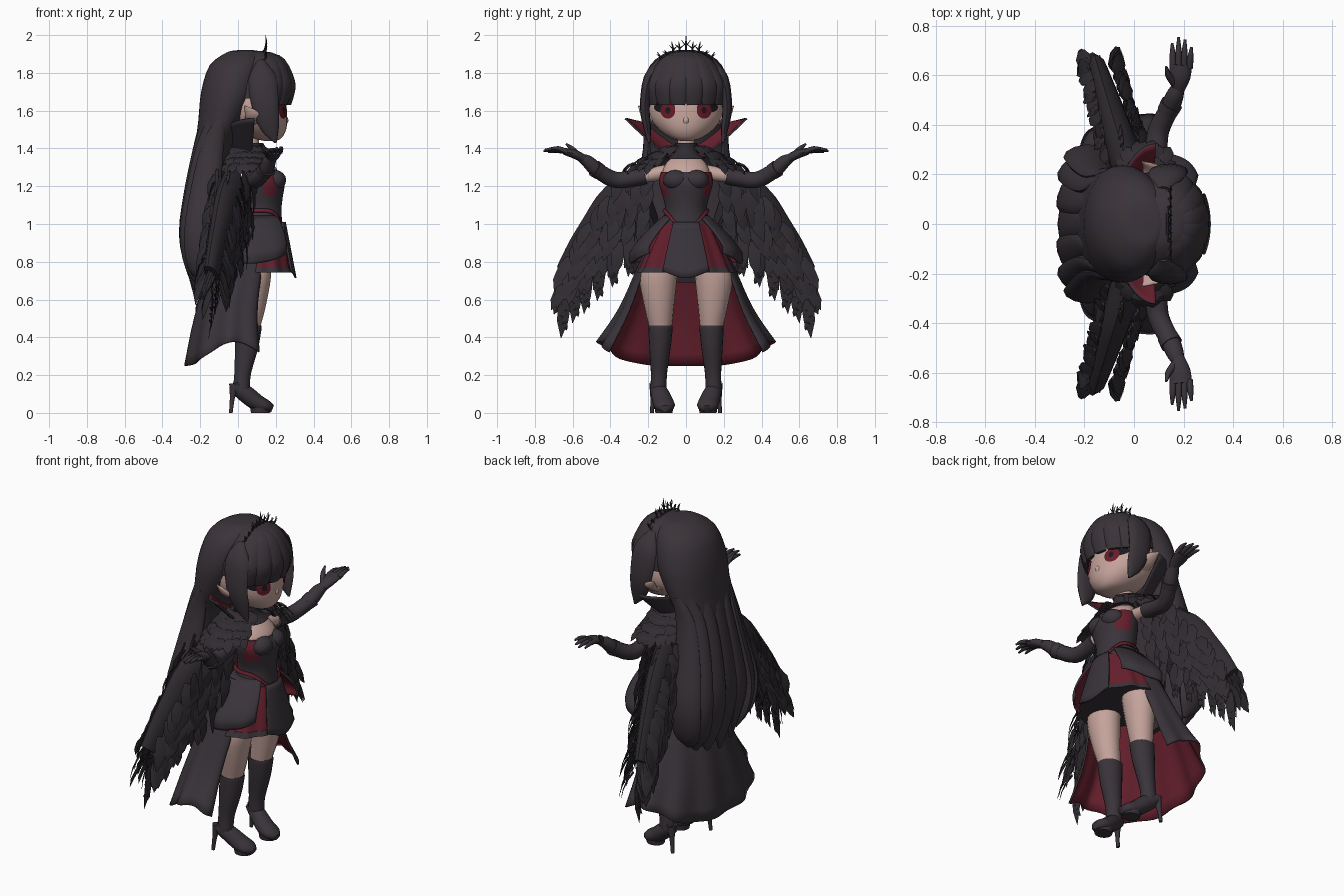
import bpy, bmesh, random
from math import sin, cos, pi, radians
from mathutils import Vector
from mathutils.bvhtree import BVHTree

if "Cube" in bpy.data.objects:
    bpy.data.objects.remove(bpy.data.objects["Cube"])
rng = random.Random(4)
X, Y, Z = Vector((1, 0, 0)), Vector((0, 1, 0)), Vector((0, 0, 1))


def material(name, *rgb):
    m = bpy.data.materials.new(name)
    m.use_nodes = True
    m.diffuse_color = (*rgb, 1)
    m.node_tree.nodes["Principled BSDF"].inputs["Base Color"].default_value = (*rgb, 1)
    return m


cloth = material("charcoal cloth", .042, .034, .042)
hair = material("dark hair", .043, .034, .042)
plume = material("black feather", .03, .025, .031)
red = material("wine red", .13, .014, .026)
skin = material("pale skin", .56, .37, .33)
iris = material("eye red", .14, .01, .022)
black = material("black", .01, .009, .011)


def finish(name, bm, mats, mirror=False, thick=0, closed=True, rule=None, angle=50):
    """Turn a bmesh into a named object; mirror copies it to the other side."""
    if closed:
        bmesh.ops.recalc_face_normals(bm, faces=bm.faces[:])
    for f in bm.faces:
        f.smooth = True
        if rule and rule(f.calc_center_median()):
            f.material_index = 1
    me = bpy.data.meshes.new(name)
    bm.to_mesh(me)
    bm.free()
    me.set_sharp_from_angle(angle=radians(angle))
    for m in mats:
        me.materials.append(m)
    ob = bpy.data.objects.new(name, me)
    bpy.context.collection.objects.link(ob)
    if thick:
        s = ob.modifiers.new("Solidify", 'SOLIDIFY')
        s.thickness, s.offset, s.material_offset = thick, -1, len(mats) - 1
    if mirror:
        ob.modifiers.new("Mirror", 'MIRROR').use_axis = (False, True, False)
    return ob


def spline(pts, steps):
    """Catmull-Rom curve through points of any size."""
    p = [Vector(q) for q in pts]
    p = [p[0] * 2 - p[1]] + p + [p[-1] * 2 - p[-2]]
    out = []
    for a, b, c, d in zip(p, p[1:], p[2:], p[3:]):
        for k in range(steps):
            t = k / steps
            out.append(b + (c - a) * (t / 2) + (a * 2 - b * 5 + c * 4 - d) * (t * t / 2)
                       + (b * 3 - a - c * 3 + d) * (t ** 3 / 2))
    return out + [p[-2]]


def sweep(bm, pts, side=Y, n=12, steps=3, flat=False, ridge=0, lobes=0):
    """Closed form through (x, y, z, half width along side, half depth) stations."""
    path, rings = spline(pts, steps), []
    for i, p in enumerate(path):
        tan = (path[min(i + 1, len(path) - 1)] - path[max(i - 1, 0)])
        tan = Z if flat else Vector(tan[:3]).normalized()
        s = (side - tan * side.dot(tan)).normalized()
        u, c, ring = tan.cross(s), Vector(p[:3]), []
        for j in range(n):
            a = 2 * pi * j / n
            f = 1 + ridge * cos(lobes * a)
            ring.append(bm.verts.new(c + s * max(p[3], .001) * f * cos(a)
                                     + u * max(p[4], .001) * f * sin(a)))
        rings.append(ring)
    for r, q in zip(rings, rings[1:]):
        for j in range(n):
            bm.faces.new((r[j], r[(j + 1) % n], q[(j + 1) % n], q[j]))
    bm.faces.new(rings[0])
    bm.faces.new(rings[-1])


def form(name, pts, mat, side=Y, mirror=False, rule=None, mats=None, **kw):
    bm = bmesh.new()
    sweep(bm, pts, side, **kw)
    return finish(name, bm, mats or [mat], mirror, rule=rule)


def shell(name, rings, a0, a1, mats, lift=None, n=30, ridge=0, lobes=0, thick=.01, mirror=False):
    """Open sheet from (centre x, z, half y, half x) rings, top to bottom."""
    bm, grid = bmesh.new(), []
    rows = spline(rings, 4)
    for i, (cx, z, ry, rx) in enumerate(rows):
        k, row = i / (len(rows) - 1), []
        for j in range(n + 1):
            a = radians(a0 + (a1 - a0) * j / n)
            f = 1 + ridge * k * cos(lobes * a)
            row.append(bm.verts.new((cx + rx * f * cos(a), ry * f * sin(a),
                                     z + (lift(k, a) if lift else 0))))
        grid.append(row)
    for r, q in zip(grid, grid[1:]):
        for j in range(n):
            bm.faces.new((q[j], q[j + 1], r[j + 1], r[j]))
    return finish(name, bm, mats, mirror, thick, closed=False)


# Head, ears and nose
bm = bmesh.new()
sweep(bm, [(.17, 0, 1.44, .03, .03), (.15, 0, 1.455, .08, .08), (.11, 0, 1.5, .145, .145),
           (.08, 0, 1.57, .195, .18), (.06, 0, 1.66, .2, .19), (.05, 0, 1.8, .16, .15)], n=32, flat=True)
face = BVHTree.FromBMesh(bm)
finish("head", bm, [skin])
form("ear", [(.09, .17, 1.545, .05, .02), (.075, .22, 1.575, .042, .016), (.035, .25, 1.625, .004, .004)],
     skin, X, mirror=True)
form("nose", [(.247, 0, 1.575, .008, .006), (.255, 0, 1.55, .016, .012), (.253, 0, 1.53, .01, .006)], skin)


def decal(name, y, z, ry, rz, mat, off):
    """Thin oval plate laid on the face."""
    bm, n = bmesh.new(), 20

    def put(r, a):
        p = face.ray_cast(Vector((1, y + ry * r * cos(a), z + rz * r * sin(a))), -X)[0]
        return bm.verts.new(p + X * off)
    mid = put(0, 0)
    rows = [[put(r, 2 * pi * j / n) for j in range(n)] for r in (.5, 1)]
    for j in range(n):
        k = (j + 1) % n
        bm.faces.new((mid, rows[0][j], rows[0][k]))
        bm.faces.new((rows[0][j], rows[1][j], rows[1][k], rows[0][k]))
    finish(name, bm, [mat], mirror=True, closed=False)


decal("lash", .114, 1.618, .056, .03, black, .003)
decal("iris", .096, 1.6, .039, .042, iris, .006)
decal("pupil", .096, 1.602, .014, .017, black, .008)

# Long back hair with overlapping locks
back = [(.04, 0, 1.92, .05, .045), (.03, 0, 1.908, .105, .09), (0, 0, 1.84, .19, .15),
        (-.035, 0, 1.7, .235, .16), (-.08, 0, 1.55, .23, .13), (-.13, 0, 1.4, .215, .1),
        (-.165, 0, 1.18, .25, .1), (-.185, 0, .95, .3, .1), (-.18, 0, .77, .28, .075), (-.18, 0, .69, .2, .04)]
form("back_hair", back, hair, flat=True, n=40)
bm = bmesh.new()
for i in range(-3, 4):
    a = i * .5
    lock = [(c[0] - .78 * c[4] * cos(a), .92 * c[3] * sin(a), c[2], w, t) for c, w, t in
            zip(back[4:9], (.03, .06, .08, .095, .08), (.02, .03, .04, .046, .034))]
    tip = lock[-1]
    lock.append((tip[0] + .015, tip[1] * .85, .61 + .025 * abs(i), .012, .008))
    sweep(bm, lock, Vector((sin(a), cos(a), 0)), n=12)
finish("back_locks", bm, [hair])

# Fringe and side locks
form("fringe_base", [(.08, 0, 1.665, .21, .185), (.1, 0, 1.75, .21, .185), (.11, 0, 1.84, .165, .15),
                     (.11, 0, 1.9, .095, .09), (.11, 0, 1.915, .03, .02)], hair, flat=True, n=32)
bm = bmesh.new()
for d in range(-60, 61, 24):
    c, s = cos(radians(d)), sin(radians(d))
    sweep(bm, [(.12 + .04 * c, .05 * s, 1.895, .03, .015), (.11 + .12 * c, .125 * s, 1.86, .055, .022),
               (.095 + .182 * c, .2 * s, 1.75, .062, .028), (.09 + .188 * c, .205 * s, 1.68, .055, .02),
               (.09 + .183 * c, .2 * s, 1.63, .036, .01)], Vector((-s, c, 0)), n=10)
finish("fringe_locks", bm, [hair])
form("side_lock", [(.12, .13, 1.85, .03, .03), (.13, .195, 1.77, .075, .03), (.145, .218, 1.62, .07, .026),
                   (.17, .205, 1.51, .05, .02), (.2, .195, 1.43, .006, .006)], hair, X, mirror=True)

# Twig crown
bm = bmesh.new()
arc = lambda y: 1.915 - 2.6 * y * y
sweep(bm, [(.135, y, arc(y), .006, .006) for y in (-.14, -.07, 0, .07, .14)], X, n=6)
for i in range(-4, 5):
    y, h = i * .033, .085 - .011 * abs(i) - (.02 if i % 2 else 0)
    sweep(bm, [(.135, y, arc(y) - .01, .006, .006), (.15, y * 1.06, arc(y) + h * .5, .005, .005),
               (.145, y * 1.15, arc(y) + h, .001, .001)], X, n=5)
    for s in (-1, 1):
        sweep(bm, [(.145, y, arc(y) + h * .3, .004, .004), (.15, y + s * .024, arc(y) + h * .7, .001, .001)],
              X, n=4, steps=1)
finish("crown", bm, [plume])

# Neck, chest and choker
form("chest", [(.12, 0, 1.18, .12, .08), (.125, 0, 1.27, .125, .09), (.1, 0, 1.33, .1, .07),
               (.07, 0, 1.38, .05, .045), (.07, 0, 1.5, .045, .045)], skin, flat=True, n=24)
form("choker", [(.1, 0, 1.345, .1, .075), (.08, 0, 1.375, .064, .06), (.075, 0, 1.4, .056, .054),
                (.072, 0, 1.43, .058, .056)], plume, flat=True, n=20)

# Bodice with red side panels, bust cups and belt
form("bodice", [(.12, 0, .97, .145, .118), (.125, 0, 1.07, .11, .105), (.13, 0, 1.15, .125, .108),
                (.135, 0, 1.22, .143, .112), (.13, 0, 1.275, .132, .085)], None, flat=True, n=40,
     mats=[cloth, red], rule=lambda c: 1.15 < c.z < 1.28 and c.x > .13 and abs(c.y) > .095)
form("bust_cup", [(.195, .055, 1.232 + .054 * sin(t), .068 * cos(t), .06 * cos(t))
                  for t in [radians(d) for d in range(-88, 89, 22)]],
     cloth, flat=True, steps=1, mirror=True)
shell("belt", [(.125, 1.083, .119, .121), (.125, 1.064, .126, .129)], 0, 360, [red],
      lambda k, a: -.095 * max(0, cos(a)) ** 3, n=48, thick=.008)

# Layered skirt
form("underskirt", [(.125, 0, 1, .132, .118), (.115, 0, .88, .19, .15), (.11, 0, .77, .238, .172)],
     red, flat=True, n=72, ridge=.03, lobes=12)
form("skirt_hem", [(.11, 0, .77, .24, .175), (.11, 0, .742, .252, .184)], cloth,
     flat=True, n=72, ridge=.03, lobes=12)
shell("front_panel", [(.125, 1.01, .145, .128), (.115, .88, .205, .165), (.11, .735, .265, .2)],
      -28, 28, [cloth], lambda k, a: -.02 * k * cos(a * 5))
shell("side_panel", [(.125, 1.045, .12, .115), (.11, .94, .23, .18), (.1, .85, .295, .21), (.1, .79, .295, .205)],
      41, 160, [cloth, red], lambda k, a: .05 * k * (a - 1.75) ** 2, mirror=True, ridge=.03, lobes=7)

# Train with red lining
shell("train", [(.08, 1.03, .14, .13), (.03, .75, .26, .19), (-.01, .5, .35, .225), (-.02, .25, .465, .265)],
      60, 300, [cloth, red], lambda k, a: .13 * k * k * sin(a) ** 4, n=60, ridge=.035, lobes=11)

# Standing collar with red lining
shell("collar", [(.09, 1.555, .325, .17), (.085, 1.47, .235, .14), (.07, 1.35, .1, .09)], 91, 269,
      [cloth, red], lambda k, a: -.07 * (1 - k) * (1 - abs(sin(a))), n=40)


# Feathered shawl and wings
def feather(bm, base, way, length, width, normal):
    way, side = way.normalized(), way.cross(normal)
    rows = [(*(base + way * length * t + normal * .012 * sin(t * pi)), width * w, .006 * (1.1 - t))
            for t, w in ((0, .4), (.35, 1), (.7, .8), (1, .03))]
    sweep(bm, rows, side, n=4, steps=1)


shell("shawl", [(.06, 1.41, .09, .07), (.055, 1.36, .2, .11), (.03, 1.29, .28, .12)], 42, 318, [plume], thick=.02)
bm = bmesh.new()
for row in range(4):
    for i in range(13):
        a = radians(34 + 11 * i + 5 * (row % 2) + rng.uniform(-3, 3))
        out, k = Vector((cos(a), sin(a), 0)), row / 3
        base = Vector((.05 + (.08 + .04 * k) * cos(a), (.1 + .18 * k) * sin(a), 1.41 - .09 * k))
        feather(bm, base, out * .9 - Z * rng.uniform(.6, .9), rng.uniform(.07, .1), .03, (out + Z).normalized())
finish("shawl_feathers", bm, [plume], mirror=True, angle=25)

upper = spline([(.17, 1.34), (.32, 1.27), (.43, 1.12), (.53, .98), (.62, .82)], 4)
lower = spline([(.24, .87), (.36, .82), (.46, .76), (.55, .7), (.64, .63)], 4)


def wing_point(u, v):
    i = min(round(u * 16), 16)
    p = upper[i].lerp(lower[i], v)
    return Vector((.02 - .3 * (p.x - .15), p.x, p.y))


core = []
for i in range(5):
    p = wing_point(i / 4, .45) - X * .02
    core.append((*p, .19 - .03 * i, .075 - .01 * i))
form("wing_core", core, plume, -Z, mirror=True)
bm = bmesh.new()
for offset in (-.105, -.02, .065):
    for row in range(6):
        for i in range(10):
            u, v = i / 9, row / 6.5 + rng.uniform(-.05, .05)
            way = wing_point(u, 1) - wing_point(u, 0) + Y * rng.uniform(-.06, .2 - .13 * u)
            base = wing_point(u, v) + X * offset * (1 - .45 * u) * (1 - .25 * v)
            normal = Vector((1 if offset > 0 else -1, rng.uniform(0, .7), .2)).normalized()
            feather(bm, base, way + normal * .06, rng.uniform(.14, .19), .036, normal)
finish("wing_feathers", bm, [plume], mirror=True, angle=25)
bm = bmesh.new()
for i in range(6):
    u = .15 + .17 * i
    way = Vector((-.05, .06 + .04 * u, -.95)) + Y * rng.uniform(-.03, .03)
    base = wing_point(u, .72) - X * .015
    feather(bm, base, way, .25 + .04 * u, .036, X)
    for k in range(5):
        feather(bm, base + way * (.06 + .035 * k), way + Y * (.45 if k % 2 else -.45), .06, .016, X)
finish("wing_primaries", bm, [plume], mirror=True, angle=25)

# Arms, gloves and hands
form("upper_arm", [(.08, .1, 1.275, .042, .04), (.085, .18, 1.262, .04, .038), (.09, .25, 1.25, .036, .036)],
     skin, X, mirror=True)
form("glove", [(.09, .215, 1.255, .048, .044), (.09, .29, 1.24, .045, .043), (.1, .38, 1.235, .043, .043),
               (.145, .47, 1.285, .04, .04), (.165, .52, 1.33, .036, .034), (.18, .56, 1.352, .025, .022)],
     cloth, X, mirror=True)
form("glove_cuff", [(.135, .455, 1.275, .043, .043), (.152, .485, 1.295, .046, .045)], cloth, X, mirror=True)
bm = bmesh.new()
sweep(bm, [(.18, .54, 1.345, .025, .022), (.185, .59, 1.37, .042, .024), (.19, .645, 1.385, .045, .018)], X)
for i, reach in enumerate((.09, .115, .105, .075)):
    x = .158 + .022 * i
    sweep(bm, [(x, .63, 1.383, .014, .014), (x + .002 * (i - 1), .63 + reach * .6, 1.388 + .004 * i, .012, .012),
               (x + .004 * (i - 1), .64 + reach, 1.38 + .007 * i, .005, .005)], X, n=8)
sweep(bm, [(.165, .565, 1.36, .018, .016), (.14, .6, 1.395, .014, .014), (.13, .635, 1.425, .005, .005)], X, n=8)
finish("hand", bm, [cloth], mirror=True)

# Legs and heeled boots
form("leg", [(.09, .125, .82, .085, .08), (.09, .147, .72, .1, .086), (.075, .142, .56, .078, .072),
             (.058, .135, .45, .06, .06), (.055, .135, .38, .05, .05)], skin, mirror=True, flat=True, n=18)
form("boot_shaft", [(.055, .135, .462, .064, .07), (.055, .135, .44, .064, .07), (.045, .138, .34, .056, .062),
                    (.025, .143, .21, .043, .045), (.018, .146, .13, .042, .045), (.018, .148, .1, .034, .04)],
     cloth, mirror=True, flat=True, n=18)
form("boot_foot", [(-.025, .16, .145, .034, .035), (.035, .14, .105, .047, .046), (.1, .12, .055, .056, .044),
                   (.15, .112, .035, .053, .034), (.182, .11, .022, .025, .02)], cloth, mirror=True)
form("boot_sole", [(.118, .117, 0, .045, .05), (.118, .117, .03, .05, .055)], cloth, mirror=True, flat=True, n=18)
form("boot_heel", [(-.02, .165, .15, .03, .028), (-.03, .175, .08, .014, .014), (-.038, .18, 0, .01, .01)],
     cloth, mirror=True, n=10)
